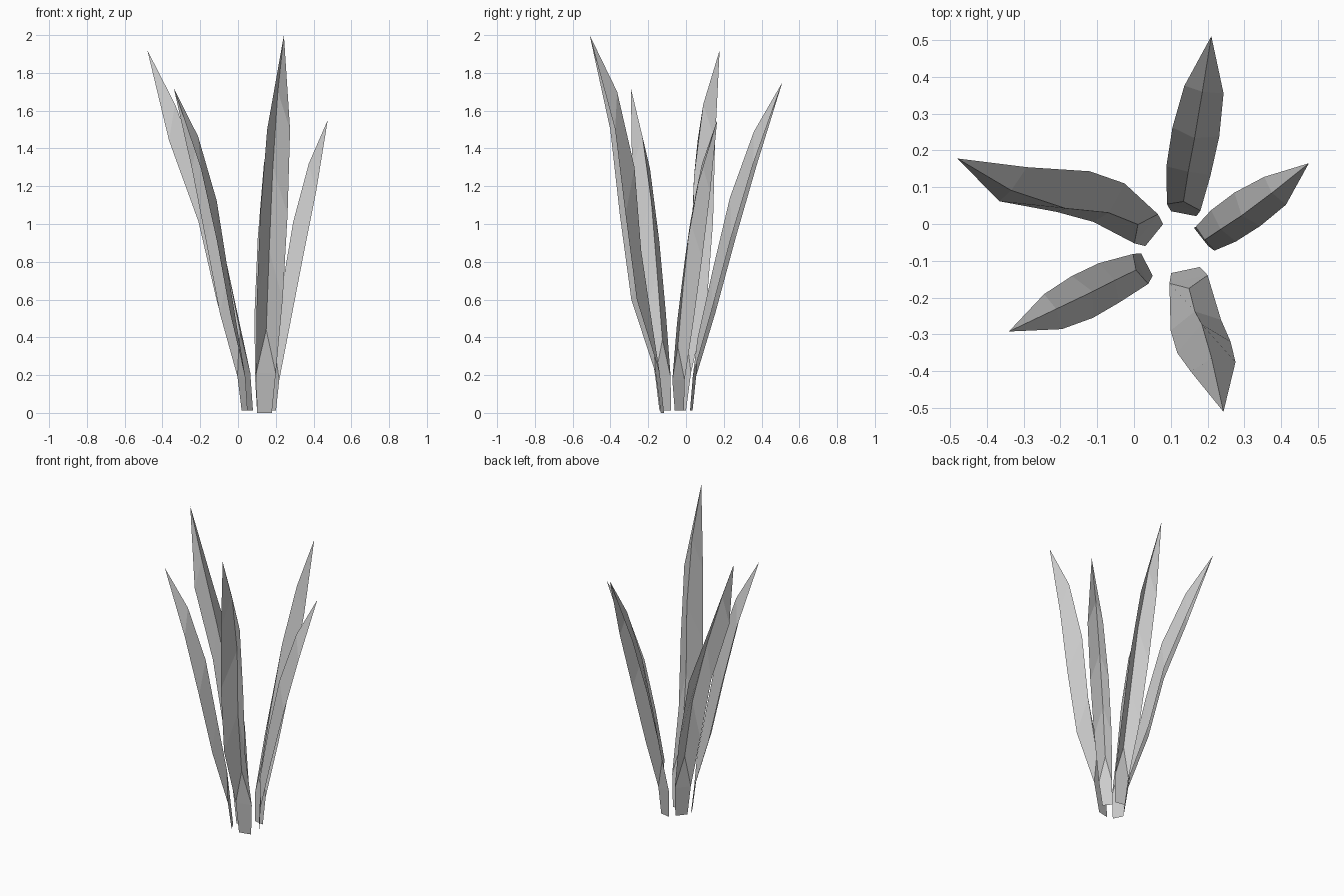
import bpy, bmesh
from math import radians, cos, sin
from mathutils import Vector

if "Cube" in bpy.data.objects:
    bpy.data.objects.remove(bpy.data.objects["Cube"])

# Shared blade profile: heights, half widths and ridge depths as fractions of blade height
EDGE_Z = [0, 0.105, 0.30, 0.525, 0.75, 1.0]
HALF_W = [0.02, 0.0265, 0.035, 0.037, 0.031]
RIB_Z = [0.22, 0.43, 0.65, 0.85]
RIB_IN = [0.025, 0.037, 0.047, 0.037]

# Per blade: height, inward facing angle, plan path from base to tip
BLADES = {
    "back_leaf": (1.75, -101, [(.135, .028), (.135, .045), (.148, .145), (.168, .25), (.19, .365), (.21, .51)]),
    "left_leaf": (1.92, -39, [(.055, -.03), (.033, -.013), (-.068, .058), (-.165, .088), (-.328, .108), (-.48, .178)]),
    "front_left_leaf": (1.72, 27, [(.035, -.11), (.018, -.122), (-.068, -.16), (-.14, -.198), (-.22, -.238), (-.34, -.292)]),
    "front_leaf": (2.0, 102, [(.14, -.125), (.148, -.15), (.168, -.275), (.19, -.335), (.215, -.388), (.243, -.51)]),
    "right_leaf": (1.55, -142, [(.182, -.035), (.193, -.04), (.243, -.005), (.308, .04), (.383, .09), (.475, .165)]),
}


def path_at(path, f):
    """Point on the centre path at height fraction f."""
    for i in range(len(path) - 1):
        if f <= EDGE_Z[i + 1]:
            t = (f - EDGE_Z[i]) / (EDGE_Z[i + 1] - EDGE_Z[i])
            return path[i].lerp(path[i + 1], t)


def make_leaf(name, height, angle, plan):
    foot = 0.0 if height == 2.0 else 0.012
    path = [Vector((x, y, foot + f * (height - foot))) for (x, y), f in zip(plan, EDGE_Z)]
    a = radians(angle)
    inward = Vector((cos(a), sin(a), 0))
    side = Vector((sin(a), -cos(a), 0))
    bm = bmesh.new()
    left = [bm.verts.new(p - side * w * height) for p, w in zip(path, HALF_W)]
    right = [bm.verts.new(p + side * w * height) for p, w in zip(path, HALF_W)]
    rib = [bm.verts.new(path_at(path, f) + inward * d * height) for f, d in zip(RIB_Z, RIB_IN)]
    tip = bm.verts.new(path[-1])
    # flat stem, then the start of the fold
    bm.faces.new((left[0], right[0], right[1], left[1]))
    bm.faces.new((left[1], right[1], rib[0]))
    # folded halves
    for i in range(3):
        bm.faces.new((left[i + 1], rib[i], rib[i + 1], left[i + 2]))
        bm.faces.new((rib[i], right[i + 1], right[i + 2], rib[i + 1]))
    # pointed end
    bm.faces.new((left[4], rib[3], tip))
    bm.faces.new((rib[3], right[4], tip))
    mesh = bpy.data.meshes.new(name)
    bm.to_mesh(mesh)
    bm.free()
    bpy.context.collection.objects.link(bpy.data.objects.new(name, mesh))


for name, (height, angle, plan) in BLADES.items():
    make_leaf(name, height, angle, plan)
